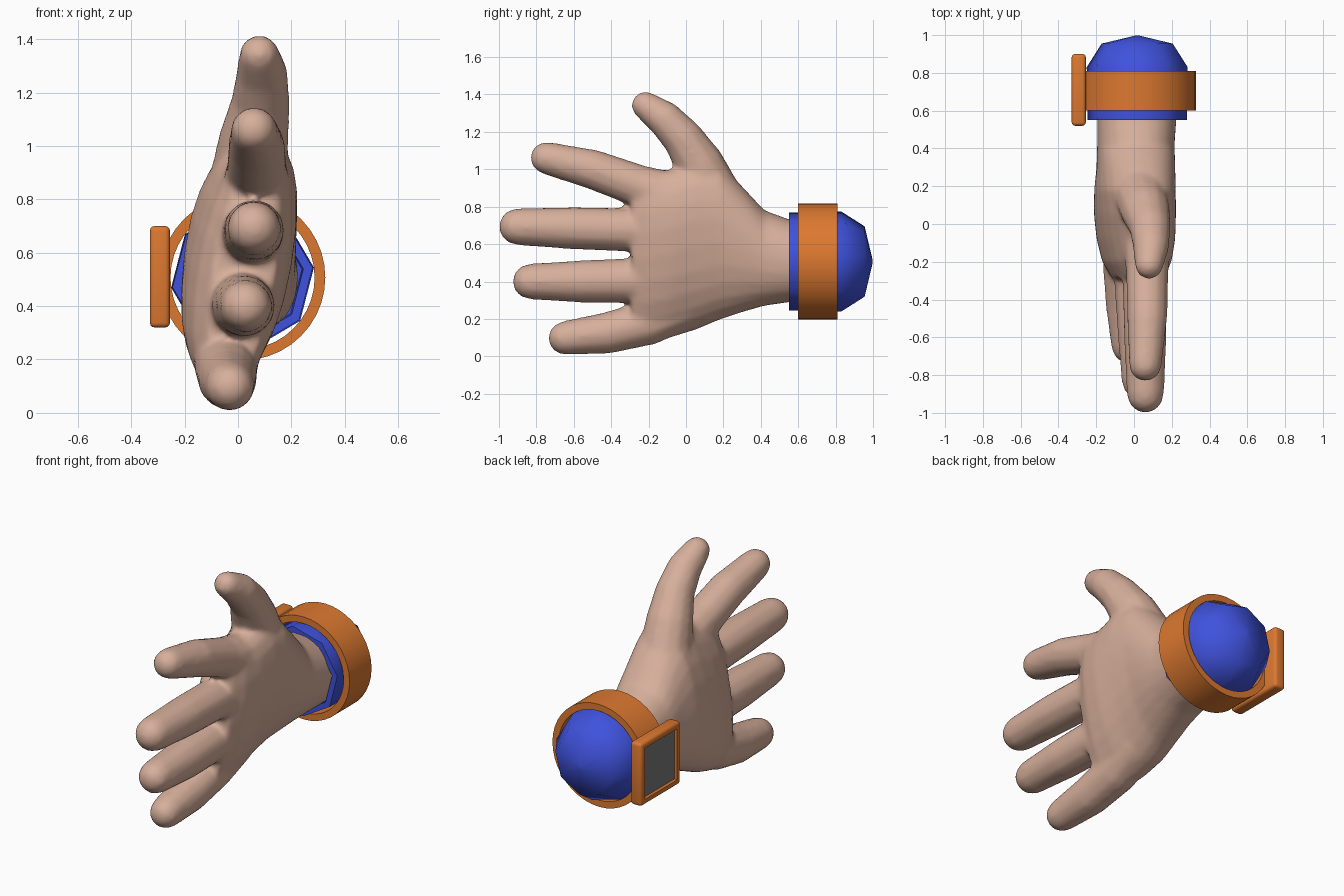
import bpy, bmesh, math
from mathutils import Vector

if "Cube" in bpy.data.objects:
    bpy.data.objects.remove(bpy.data.objects["Cube"])


def material(name, rgb):
    m = bpy.data.materials.new(name)
    m.diffuse_color = (*rgb, 1)
    m.use_nodes = True
    m.node_tree.nodes["Principled BSDF"].inputs["Base Color"].default_value = m.diffuse_color
    return m


skin = material("skin", (0.68, 0.43, 0.33))
blue = material("blue", (0.05, 0.085, 0.72))
orange = material("orange", (0.72, 0.19, 0.03))
grey = material("grey", (0.19, 0.19, 0.19))


def loft(bm, rings, closed=False):
    """Skin a list of equal rings; cap the ends, or join last to first."""
    vs = [[bm.verts.new(p) for p in r] for r in rings]
    n = len(vs[0])
    pairs = list(zip(vs, vs[1:])) + ([(vs[-1], vs[0])] if closed else [])
    for a, b in pairs:
        for i in range(n):
            j = (i + 1) % n
            bm.faces.new((a[i], a[j], b[j], b[i]))
    if not closed:
        bm.faces.new(vs[0][::-1])
        bm.faces.new(vs[-1])


def finish(bm, name, mat, angle=None):
    bmesh.ops.recalc_face_normals(bm, faces=bm.faces)
    me = bpy.data.meshes.new(name)
    bm.to_mesh(me)
    bm.free()
    ob = bpy.data.objects.new(name, me)
    bpy.context.collection.objects.link(ob)
    me.materials.append(mat)
    bpy.ops.object.select_all(action='DESELECT')
    ob.select_set(True)
    bpy.context.view_layer.objects.active = ob
    if angle is not None:
        bpy.ops.object.shade_smooth_by_angle(angle=math.radians(angle))
    return ob


def finger(bm, pts, n=12):
    """Round tube through (x, y, z, radius) points with a domed tip."""
    c = [Vector(p[:3]) for p in pts]
    r = [p[3] for p in pts]
    t = [(c[min(i + 1, len(c) - 1)] - c[max(i - 1, 0)]).normalized() for i in range(len(c))]
    for a in (30, 55, 78):
        k = math.radians(a)
        c.append(c[len(pts) - 1] + t[len(pts) - 1] * pts[-1][3] * math.sin(k))
        r.append(pts[-1][3] * math.cos(k))
        t.append(t[len(pts) - 1])
    rings = []
    for p, rad, d in zip(c, r, t):
        u = (Vector((1, 0, 0)) - d * d.x).normalized()
        v = d.cross(u)
        rings.append([p + (u * math.cos(2 * math.pi * i / n) + v * math.sin(2 * math.pi * i / n)) * rad
                      for i in range(n)])
    loft(bm, rings)


# Palm and wrist: sections (y, low z, high z, centre x, half thickness, lean)
bm = bmesh.new()
sections = [(0.75, 0.30, 0.72, 0.02, 0.20, 0.0), (0.56, 0.29, 0.73, 0.015, 0.21, 0.0),
            (0.42, 0.27, 0.78, 0.01, 0.205, 0.04), (0.30, 0.235, 0.91, 0.01, 0.205, 0.1),
            (0.18, 0.195, 1.03, 0.005, 0.205, 0.14), (0.05, 0.14, 1.04, 0.005, 0.2, 0.17),
            (-0.08, 0.10, 1.00, 0.01, 0.19, 0.17), (-0.2, 0.08, 0.98, 0.015, 0.165, 0.16),
            (-0.29, 0.10, 0.93, 0.02, 0.12, 0.14)]
rings = []
for y, lo, hi, cx, hx, lean in sections:
    ring = []
    for i in range(24):
        a = 2 * math.pi * i / 24
        ca, sa = math.cos(a), math.sin(a)
        dx = hx * math.copysign(abs(ca) ** 0.9, ca)
        dz = (hi - lo) / 2 * math.copysign(abs(sa) ** 0.9, sa)
        ring.append((cx + dx + lean * dz, y, (lo + hi) / 2 + dz))
    rings.append(ring)
loft(bm, rings)

# Little, ring, middle and index fingers, then the thumb
finger(bm, [(-0.03, 0.0, 0.27, 0.12), (-0.045, -0.2, 0.18, 0.122),
            (-0.04, -0.42, 0.125, 0.112), (-0.03, -0.645, 0.098, 0.092)])
finger(bm, [(0.01, 0.0, 0.43, 0.13), (0.015, -0.28, 0.405, 0.122),
            (0.025, -0.55, 0.4, 0.115), (0.03, -0.83, 0.4, 0.097)])
finger(bm, [(0.05, 0.0, 0.66, 0.13), (0.055, -0.28, 0.675, 0.118),
            (0.06, -0.6, 0.685, 0.114), (0.06, -0.9, 0.693, 0.1)])
finger(bm, [(0.07, 0.0, 0.83, 0.14), (0.07, -0.25, 0.91, 0.114),
            (0.07, -0.5, 1.0, 0.107), (0.06, -0.745, 1.06, 0.088)])
finger(bm, [(0.03, 0.17, 0.82, 0.15), (0.06, 0.07, 1.03, 0.132), (0.085, -0.02, 1.17, 0.11),
            (0.09, -0.12, 1.275, 0.097), (0.08, -0.215, 1.34, 0.077)])
hand = finish(bm, "hand", skin)

# Fuse the parts into one soft skin
fuse = hand.modifiers.new("fuse", 'REMESH')
fuse.mode = 'VOXEL'
fuse.voxel_size = 0.016
fuse.use_smooth_shade = True
soften = hand.modifiers.new("soften", 'SMOOTH')
soften.factor = 0.5
soften.iterations = 8
for m in ("fuse", "soften"):
    bpy.ops.object.modifier_apply(modifier=m)

# Eight-sided sleeve cuff with a domed end
CX, CZ = 0.017, 0.507


def circle(y, r, n, turn=0.0):
    return [(CX + r * math.cos(2 * math.pi * i / n + turn), y,
             CZ + r * math.sin(2 * math.pi * i / n + turn)) for i in range(n)]


bm = bmesh.new()
loft(bm, [circle(y, r, 8, math.radians(8)) for y, r in
          ((0.60, 0.225), (0.55, 0.23), (0.55, 0.265), (0.83, 0.27), (0.955, 0.19), (0.997, 0.012))])
finish(bm, "sleeve_cuff", blue, 50)

# Watch strap: a flat band
bm = bmesh.new()
loft(bm, [circle(y, r, 40) for y, r in
          ((0.60, 0.27), (0.60, 0.31), (0.81, 0.31), (0.81, 0.27))], closed=True)
finish(bm, "watch_strap", orange, 40)

# Watch case: rounded block with a sunken grey screen on its outer face
bm = bmesh.new()
bmesh.ops.create_cube(bm, size=1)
for v in bm.verts:
    v.co = (-0.2925 + v.co.x * 0.075, 0.71 + v.co.y * 0.38, 0.51 + v.co.z * 0.38)
bmesh.ops.bevel(bm, geom=list(bm.edges), offset=0.018, segments=3, profile=0.5, affect='EDGES')
bm.normal_update()
face = max((f for f in bm.faces if f.normal.x < -0.99), key=lambda f: f.calc_area())
bmesh.ops.inset_region(bm, faces=[face], thickness=0.025, depth=0)
bmesh.ops.inset_region(bm, faces=[face], thickness=0.004, depth=-0.015)
face.material_index = 1
case = finish(bm, "watch_case", orange, 40)
case.data.materials.append(grey)
